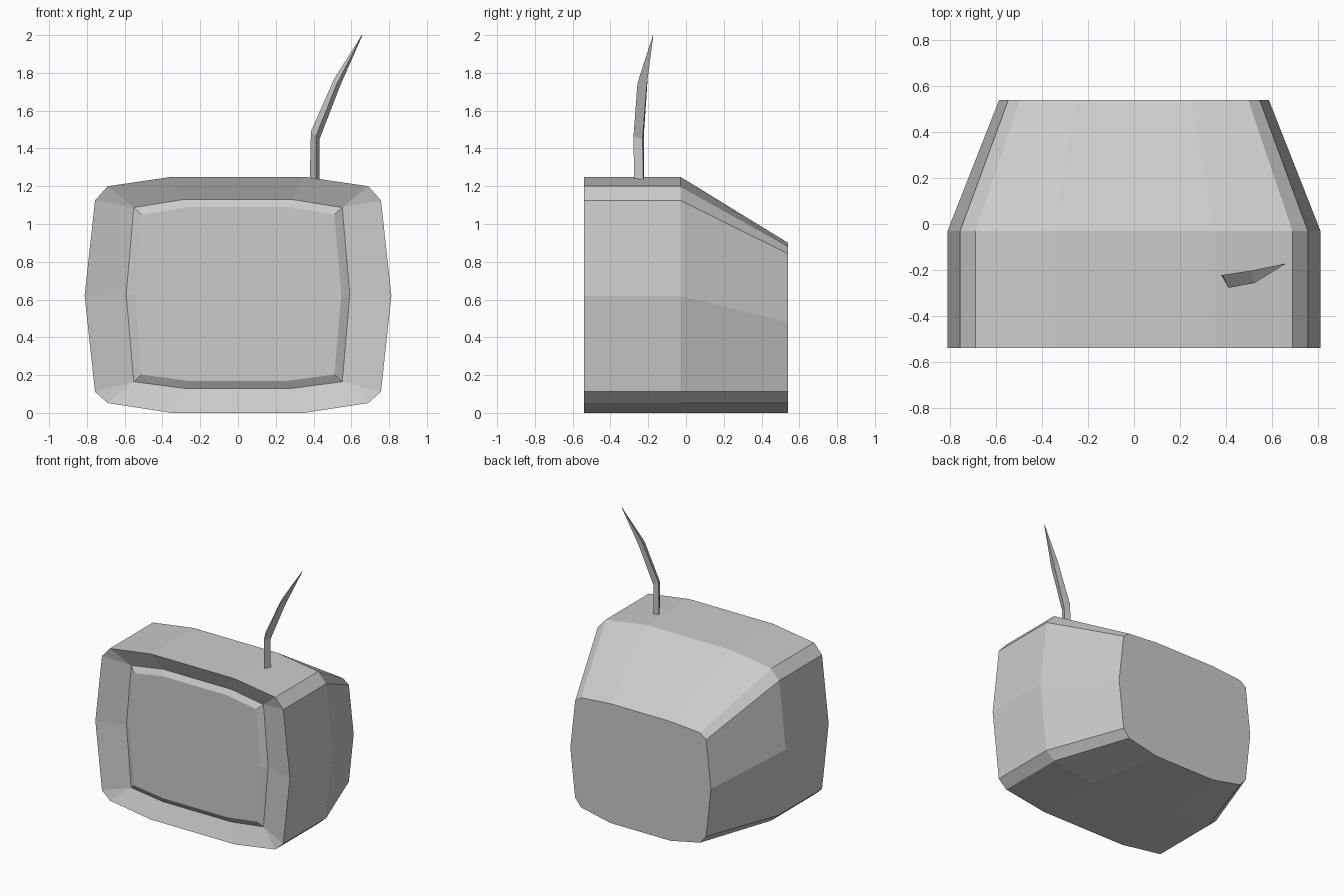
import bpy, bmesh

if "Cube" in bpy.data.objects:
    bpy.data.objects.remove(bpy.data.objects["Cube"])


def loft(name, rings):
    """Skin a list of equal-length rings, capping both ends."""
    bm = bmesh.new()
    loops = [[bm.verts.new(p) for p in ring] for ring in rings]
    for a, b in zip(loops, loops[1:]):
        n = len(a)
        for i in range(n):
            j = (i + 1) % n
            bm.faces.new((a[i], a[j], b[j], b[i]))
    bm.faces.new(loops[0])
    bm.faces.new(loops[-1])
    bmesh.ops.remove_doubles(bm, verts=bm.verts, dist=0.001)
    bmesh.ops.recalc_face_normals(bm, faces=bm.faces)
    mesh = bpy.data.meshes.new(name)
    bm.to_mesh(mesh)
    bm.free()
    ob = bpy.data.objects.new(name, mesh)
    bpy.context.collection.objects.link(ob)
    return ob


def outline(half, y):
    """Mirror a right-half (x, z) profile into a closed ring at depth y."""
    return [(x, y, z) for x, z in half] + [(-x, y, z) for x, z in reversed(half)]


# Television casing: recessed bezel, raised screen, tapered back
casing = [(0.35, 1.25), (0.69, 1.2), (0.757, 1.125), (0.812, 0.62),
          (0.757, 0.112), (0.69, 0.052), (0.35, 0.0)]
back = [(0.25, 0.9), (0.497, 0.88), (0.547, 0.842), (0.587, 0.48),
        (0.547, 0.112), (0.497, 0.052), (0.25, 0.0)]
# corner points are doubled so they match the casing corners, then merged
bezel = [(0.285, 1.13), (0.552, 1.087), (0.552, 1.087), (0.592, 0.625),
         (0.552, 0.165), (0.552, 0.165), (0.285, 0.13)]
screen = [(0.265, 1.09), (0.51, 1.05), (0.51, 1.05), (0.547, 0.625),
          (0.51, 0.203), (0.51, 0.203), (0.265, 0.17)]
loft("television_body", [outline(screen, -0.51), outline(bezel, -0.485),
                         outline(casing, -0.541), outline(casing, -0.03),
                         outline(back, 0.541)])

# Bent three-sided antenna tapering to a point
tip = (0.657, -0.173, 2.0)
loft("antenna", [
    [(0.38, -0.222, 1.235), (0.412, -0.275, 1.235), (0.432, -0.226, 1.235)],
    [(0.386, -0.222, 1.49), (0.412, -0.278, 1.465), (0.432, -0.23, 1.45)],
    [(0.51, -0.203, 1.77), (0.525, -0.257, 1.745), (0.54, -0.208, 1.73)],
    [(tip[0] + d, tip[1] + e, tip[2]) for d, e in ((-0.002, 0), (0, -0.002), (0.002, 0))],
])
